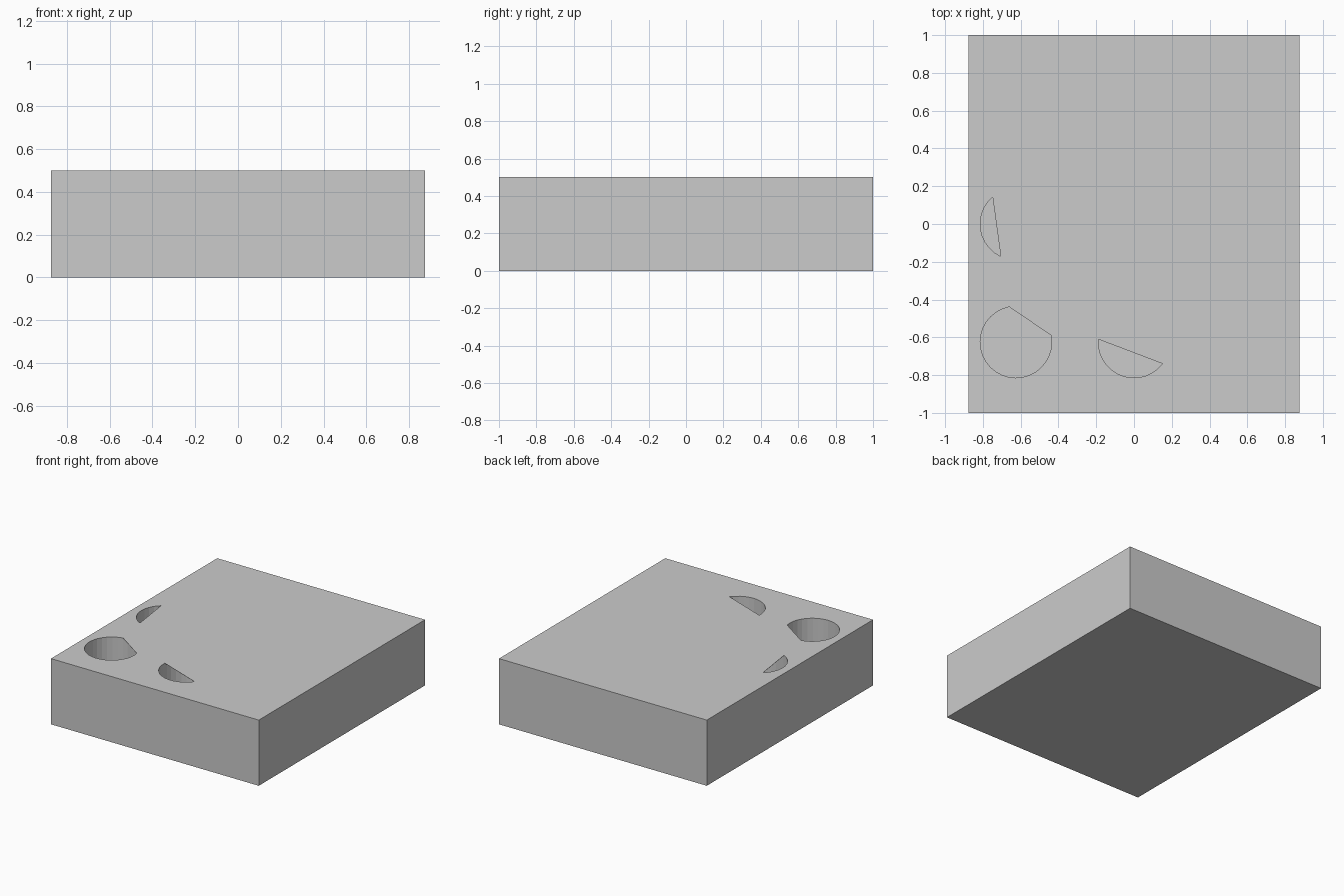
import bpy, bmesh
from math import cos, sin, radians

if "Cube" in bpy.data.objects:
    bpy.data.objects.remove(bpy.data.objects["Cube"])

R, TOP, FLOOR, LIP = 0.19, 0.5, 0.125, 0.002


def prism(name, pts, z0, z1):
    """Closed vertical prism from a counter-clockwise outline."""
    bm = bmesh.new()
    base = bm.faces.new([bm.verts.new((x, y, z0)) for x, y in pts])
    up = bmesh.ops.extrude_face_region(bm, geom=[base], use_keep_orig=True)
    verts = [v for v in up["geom"] if isinstance(v, bmesh.types.BMVert)]
    bmesh.ops.translate(bm, vec=(0, 0, z1 - z0), verts=verts)
    bmesh.ops.recalc_face_normals(bm, faces=bm.faces[:])
    mesh = bpy.data.meshes.new(name)
    bm.to_mesh(mesh)
    bm.free()
    obj = bpy.data.objects.new(name, mesh)
    bpy.context.collection.objects.link(obj)
    return obj


def arc(cx, cy, r, a0, a1, n):
    return [(cx + r * cos(radians(a0 + (a1 - a0) * i / n)),
             cy + r * sin(radians(a0 + (a1 - a0) * i / n))) for i in range(n + 1)]


def cut(target, cutter):
    mod = target.modifiers.new(cutter.name, 'BOOLEAN')
    mod.operation = 'DIFFERENCE'
    mod.solver = 'EXACT'
    mod.object = cutter
    cutter.hide_render = True
    cutter.hide_set(True)


# Solid block
block = prism("block", [(-0.875, -1), (0.875, -1), (0.875, 1), (-0.875, 1)], 0, TOP)

# Round wells, each partly covered by the top: centre and visible arc in degrees
wells = [(-0.625, -0.625, 100.7, 370.7),
         (0.0, -0.625, 175.6, 322.8),
         (-0.625, 0.0, 130.8, 244.8)]
for i, (cx, cy, a0, a1) in enumerate(wells, 1):
    cavity = prism(f"well_cutter_{i}", arc(cx, cy, R, 0, 360, 32)[:-1], FLOOR, TOP - LIP)
    opening = prism(f"opening_cutter_{i}",
                    arc(cx, cy, R - 0.0008, a0, a1, round((a1 - a0) / 11.25)),
                    TOP - 0.1, TOP + 0.1)
    cut(block, cavity)
    cut(block, opening)
